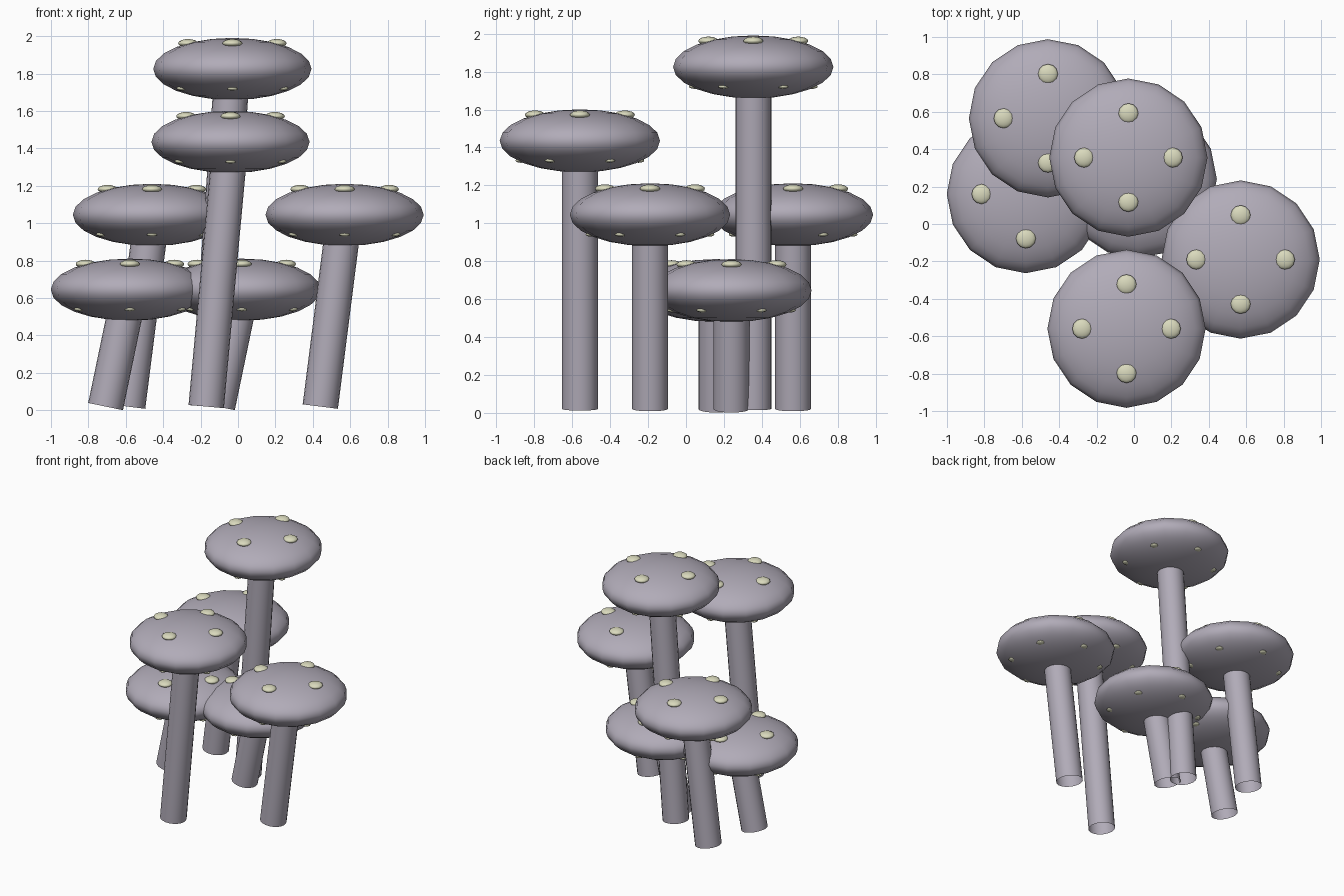
import bpy, math
from mathutils import Vector

if "Cube" in bpy.data.objects:
    bpy.data.objects.remove(bpy.data.objects["Cube"])


def make_material(name, rgb):
    m = bpy.data.materials.new(name)
    m.use_nodes = True
    col = (*rgb, 1)
    m.diffuse_color = col
    m.node_tree.nodes["Principled BSDF"].inputs["Base Color"].default_value = col
    return m


GREY = make_material("mauve_grey", (0.44, 0.41, 0.48))
CREAM = make_material("pale_cream", (0.70, 0.70, 0.51))


def finish(name, mat):
    ob = bpy.context.object
    ob.name = name
    ob.data.materials.append(mat)
    bpy.ops.object.shade_smooth()
    return ob


def ellipsoid(name, mat, centre, radius, half_height, segments, rings):
    bpy.ops.mesh.primitive_uv_sphere_add(segments=segments, ring_count=rings,
                                         radius=1, location=centre)
    bpy.context.object.scale = (radius, radius, half_height)
    return finish(name, mat)


def ring(count, radius, z, start=0):
    for i in range(count):
        a = math.radians(start) + math.tau * i / count
        yield Vector((radius * math.cos(a), radius * math.sin(a), z))


def mushroom(name, x, y, z):
    top = Vector((x, y, z))
    # cap
    ellipsoid(name + "_cap", GREY, top, 0.423, 0.166, 16, 12)
    # leaning hollow stem
    base = Vector((x - 0.13, y, 0.02))
    axis = top - base
    bpy.ops.mesh.primitive_cylinder_add(vertices=20, radius=0.095, depth=axis.length,
                                        end_fill_type='NOTHING',
                                        location=(top + base) / 2)
    bpy.context.object.rotation_euler = (0, math.atan2(axis.x, axis.z), 0)
    finish(name + "_stem", GREY)
    # raised spots on the cap
    for off in ring(4, 0.237, 0.137):
        ellipsoid(name + "_spot", CREAM, top + off, 0.053, 0.023, 12, 8)
    # slim flecks under the rim
    for off in ring(6, 0.31, -0.104, 30):
        ellipsoid(name + "_underside_fleck", CREAM, top + off, 0.03, 0.012, 8, 6)


# the cluster: cap centres
for name, x, y, z in (
    ("tallest_mushroom", -0.03, 0.355, 1.825),
    ("front_mushroom", -0.04, -0.56, 1.435),
    ("left_mushroom", 0.57, -0.19, 1.045),
    ("back_mushroom", -0.46, 0.565, 1.045),
    ("low_right_mushroom", -0.578, 0.16, 0.645),
    ("low_middle_mushroom", 0.02, 0.24, 0.645),
):
    mushroom(name, x, y, z)
